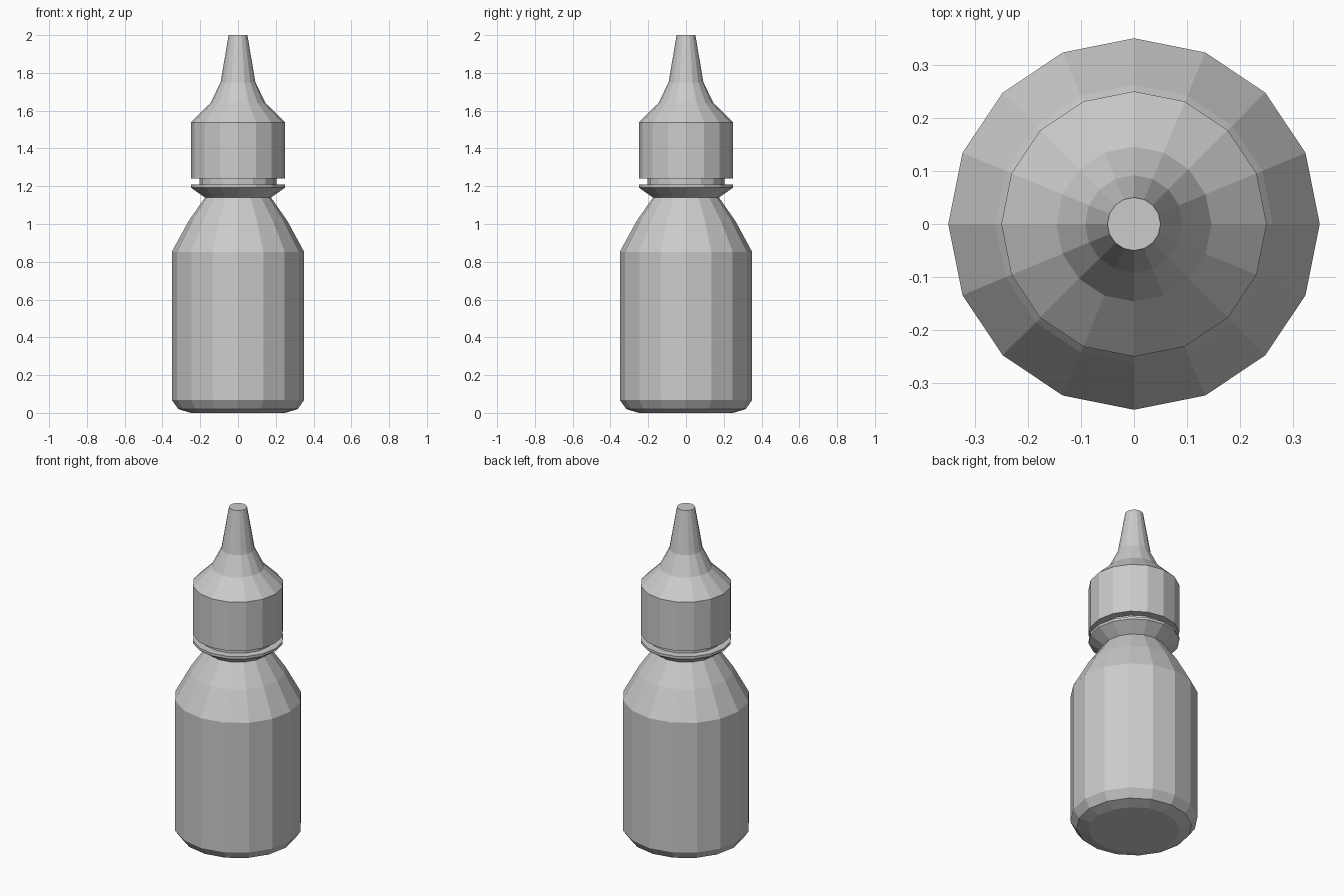
import bpy, bmesh
from math import cos, sin, pi

if "Cube" in bpy.data.objects:
    bpy.data.objects.remove(bpy.data.objects["Cube"])

SIDES = 16


def lathe(name, profile):
    """Revolve (radius, z) points, listed bottom to top, into a capped solid."""
    bm = bmesh.new()
    rings = [[bm.verts.new((r * cos(2 * pi * i / SIDES), r * sin(2 * pi * i / SIDES), z))
              for i in range(SIDES)] for r, z in profile]
    for low, high in zip(rings, rings[1:]):
        for i in range(SIDES):
            j = (i + 1) % SIDES
            bm.faces.new((low[i], low[j], high[j], high[i]))
    bm.faces.new(rings[0][::-1])
    bm.faces.new(rings[-1])
    mesh = bpy.data.meshes.new(name)
    bm.to_mesh(mesh)
    bm.free()
    obj = bpy.data.objects.new(name, mesh)
    bpy.context.collection.objects.link(obj)
    return obj


# Bottle with rounded base, sloped shoulder, flared collar and neck, then the
# cap underside, cap wall and tapered nozzle, sharing one neck line
lathe("bottle_body", [(0.25, 0), (0.316, 0.02), (0.35, 0.068), (0.35, 0.853),
                      (0.262, 1.015), (0.175, 1.14), (0.25, 1.193),
                      (0.25, 1.208), (0.205, 1.208), (0.205, 1.242)])

lathe("nozzle_cap", [(0.205, 1.242), (0.25, 1.242), (0.25, 1.538),
                     (0.146, 1.64), (0.092, 1.75), (0.05, 2.0)])
